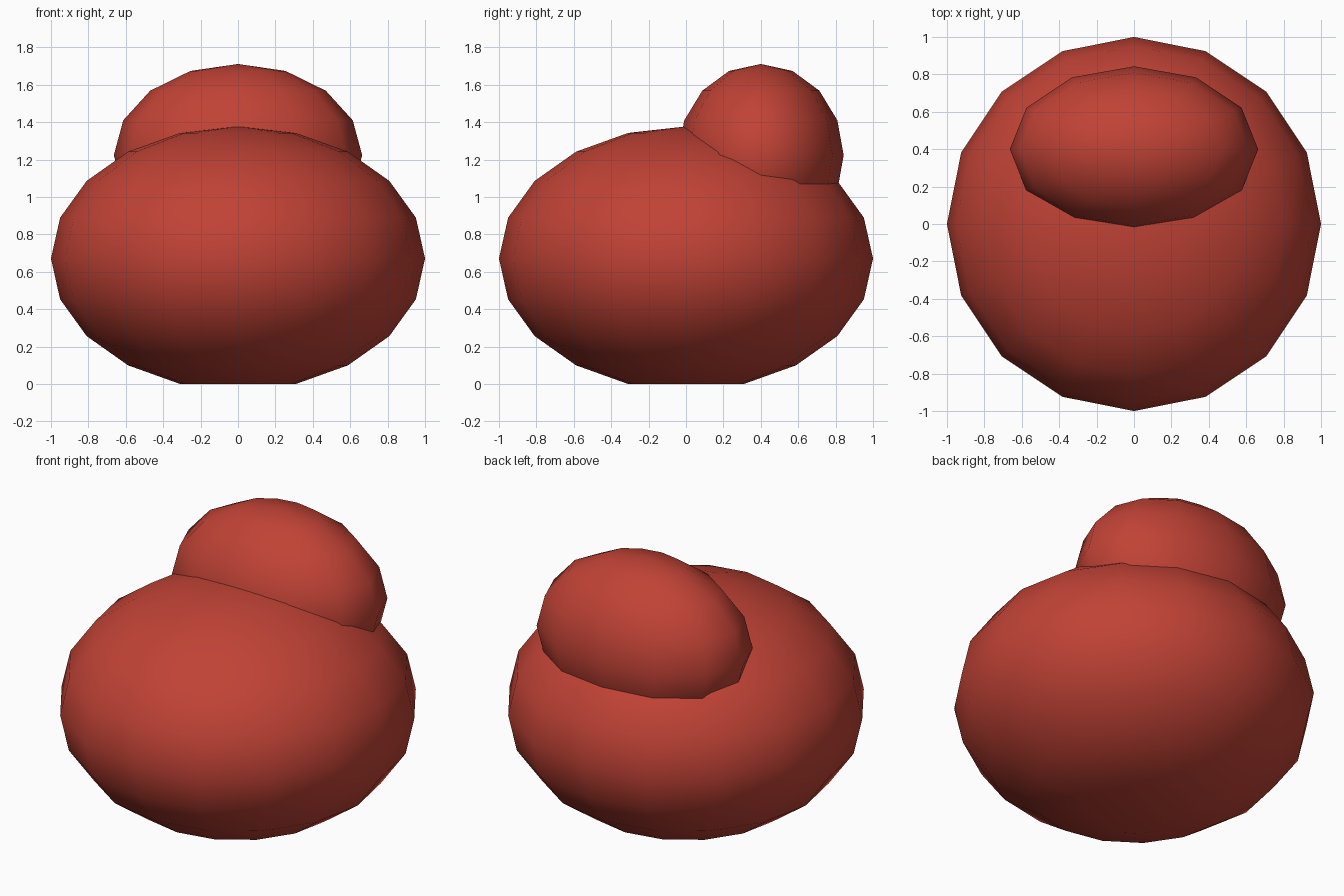
import bpy

if "Cube" in bpy.data.objects:
    bpy.data.objects.remove(bpy.data.objects["Cube"])

# shared red material
red = bpy.data.materials.new("red")
red.diffuse_color = (0.53, 0.055, 0.036, 1)
red.use_nodes = True
red.node_tree.nodes["Principled BSDF"].inputs["Base Color"].default_value = red.diffuse_color


def ellipsoid(name, segments, rings, centre, radii):
    bpy.ops.mesh.primitive_uv_sphere_add(segments=segments, ring_count=rings,
                                         radius=1, location=centre)
    ob = bpy.context.object
    ob.name = name
    ob.scale = radii
    bpy.ops.object.transform_apply(location=True, rotation=False, scale=True)
    ob.data.materials.append(red)
    bpy.ops.object.shade_smooth()
    return ob


# large lower lobe, with its bottom pole flattened onto the floor
body = ellipsoid("large_lower_lobe", 16, 10, (0, 0, 0.671), (1, 1, 0.706))
for v in body.data.vertices:
    v.co.z = max(v.co.z, 0)

# small upper lobe, sunk into the back of the top
ellipsoid("small_upper_lobe", 12, 8, (0, 0.4, 1.223), (0.664, 0.443, 0.488))
